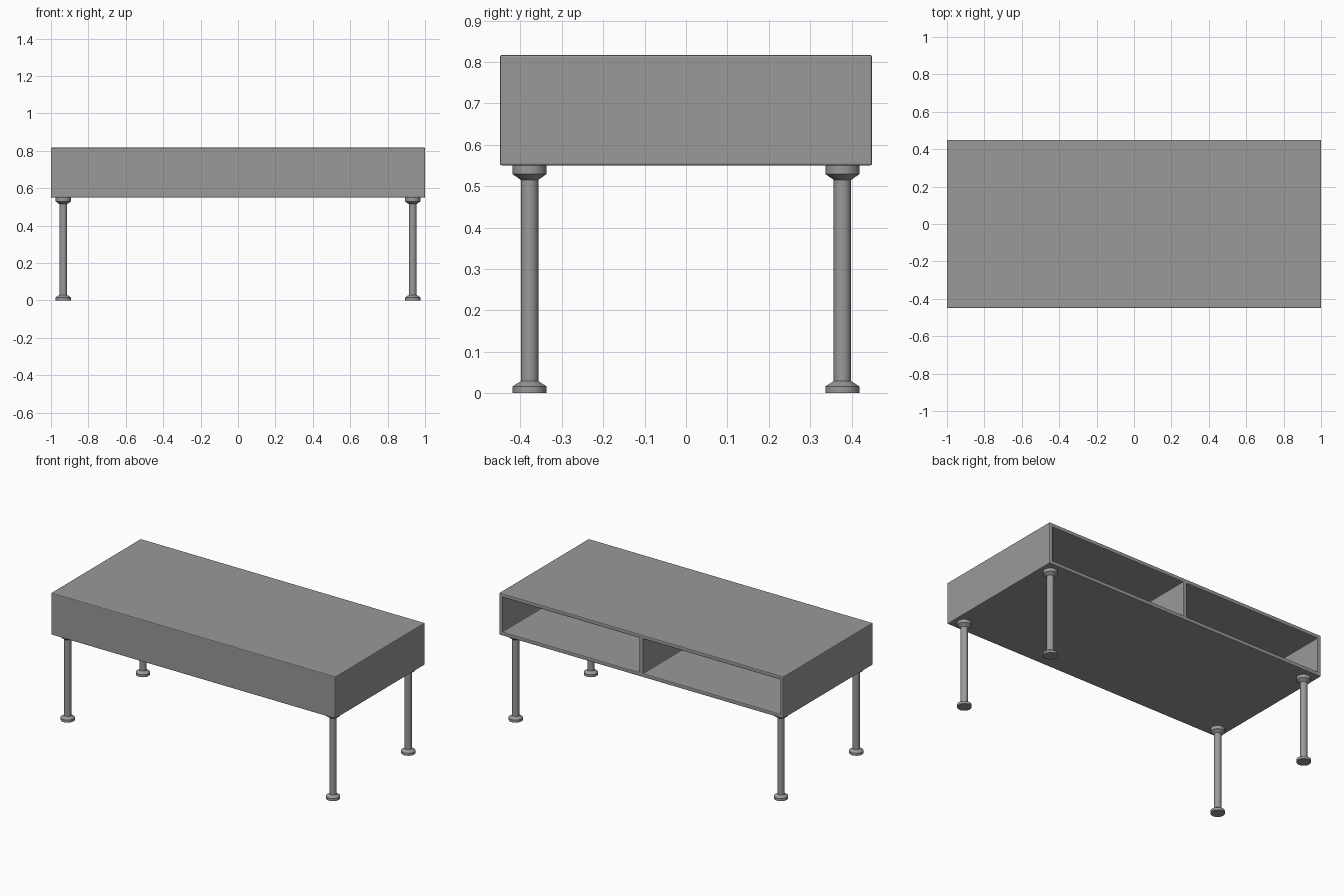
import bpy
import bmesh
import math

cube = bpy.data.objects.get("Cube")
if cube:
    bpy.data.objects.remove(cube, do_unlink=True)

# One plain grey for the whole table
grey = bpy.data.materials.new("plain_grey")
grey.use_nodes = True
COLOUR = (0.32, 0.32, 0.32, 1)
grey.diffuse_color = COLOUR
grey.node_tree.nodes["Principled BSDF"].inputs["Base Color"].default_value = COLOUR

BASE, TOP = 0.55, 0.817      # cabinet underside and tabletop
HALF_X, HALF_Y = 1.0, 0.45
WALL, DIVIDER = 0.024, 0.028


def box(name, low, high):
    """Axis-aligned box between two corners."""
    mesh = bpy.data.meshes.new(name)
    bm = bmesh.new()
    bmesh.ops.create_cube(bm, size=1)
    for v in bm.verts:
        v.co = [h if c > 0 else l for c, l, h in zip(v.co, low, high)]
    bm.to_mesh(mesh)
    bm.free()
    obj = bpy.data.objects.new(name, mesh)
    bpy.context.collection.objects.link(obj)
    mesh.materials.append(grey)
    return obj


def lathe(name, profile, location, steps=32):
    """Solid of revolution around z from (radius, height) points."""
    mesh = bpy.data.meshes.new(name)
    bm = bmesh.new()
    verts = [bm.verts.new((r, 0, z)) for r, z in profile]
    edges = [bm.edges.new(pair) for pair in zip(verts, verts[1:])]
    bmesh.ops.spin(bm, geom=verts + edges, cent=(0, 0, 0), axis=(0, 0, 1),
                   angle=math.tau, steps=steps)
    bmesh.ops.remove_doubles(bm, verts=bm.verts, dist=0.0001)
    bmesh.ops.recalc_face_normals(bm, faces=bm.faces)
    bm.to_mesh(mesh)
    bm.free()
    obj = bpy.data.objects.new(name, mesh)
    bpy.context.collection.objects.link(obj)
    obj.location = location
    mesh.materials.append(grey)
    bpy.ops.object.select_all(action="DESELECT")
    obj.select_set(True)
    bpy.context.view_layer.objects.active = obj
    bpy.ops.object.shade_smooth_by_angle(angle=math.radians(25))
    return obj


# Cabinet with two compartments open at the back
cabinet = box("cabinet", (-HALF_X, -HALF_Y, BASE), (HALF_X, HALF_Y, TOP))
for side, name in ((-1, "right"), (1, "left")):
    ends = sorted((side * DIVIDER / 2, side * (HALF_X - WALL)))
    cutter = box(name + "_compartment_cutter",
                 (ends[0], -HALF_Y + WALL, BASE + WALL),
                 (ends[1], HALF_Y + 0.1, TOP - WALL))
    cutter.hide_render = True
    cutter.hide_set(True)
    cutter.display_type = "WIRE"
    cut = cabinet.modifiers.new(name + "_compartment", "BOOLEAN")
    cut.operation = "DIFFERENCE"
    cut.solver = "EXACT"
    cut.object = cutter

# Small softened edges
bevel = cabinet.modifiers.new("edge_softening", "BEVEL")
bevel.width = 0.005
bevel.segments = 2
bevel.limit_method = "ANGLE"

# Round legs with a flared foot and a flared mounting flange
POLE, FLANGE = 0.021, 0.041
leg_profile = [(0, 0), (FLANGE, 0), (FLANGE, 0.016), (POLE, 0.029),
               (POLE, 0.515), (FLANGE, 0.529), (FLANGE, BASE), (0, BASE)]
for sy, depth in ((-1, "front"), (1, "back")):
    for sx, side in ((-1, "right"), (1, "left")):
        lathe(f"{depth}_{side}_leg", leg_profile, (sx * 0.934, sy * 0.378, 0))
